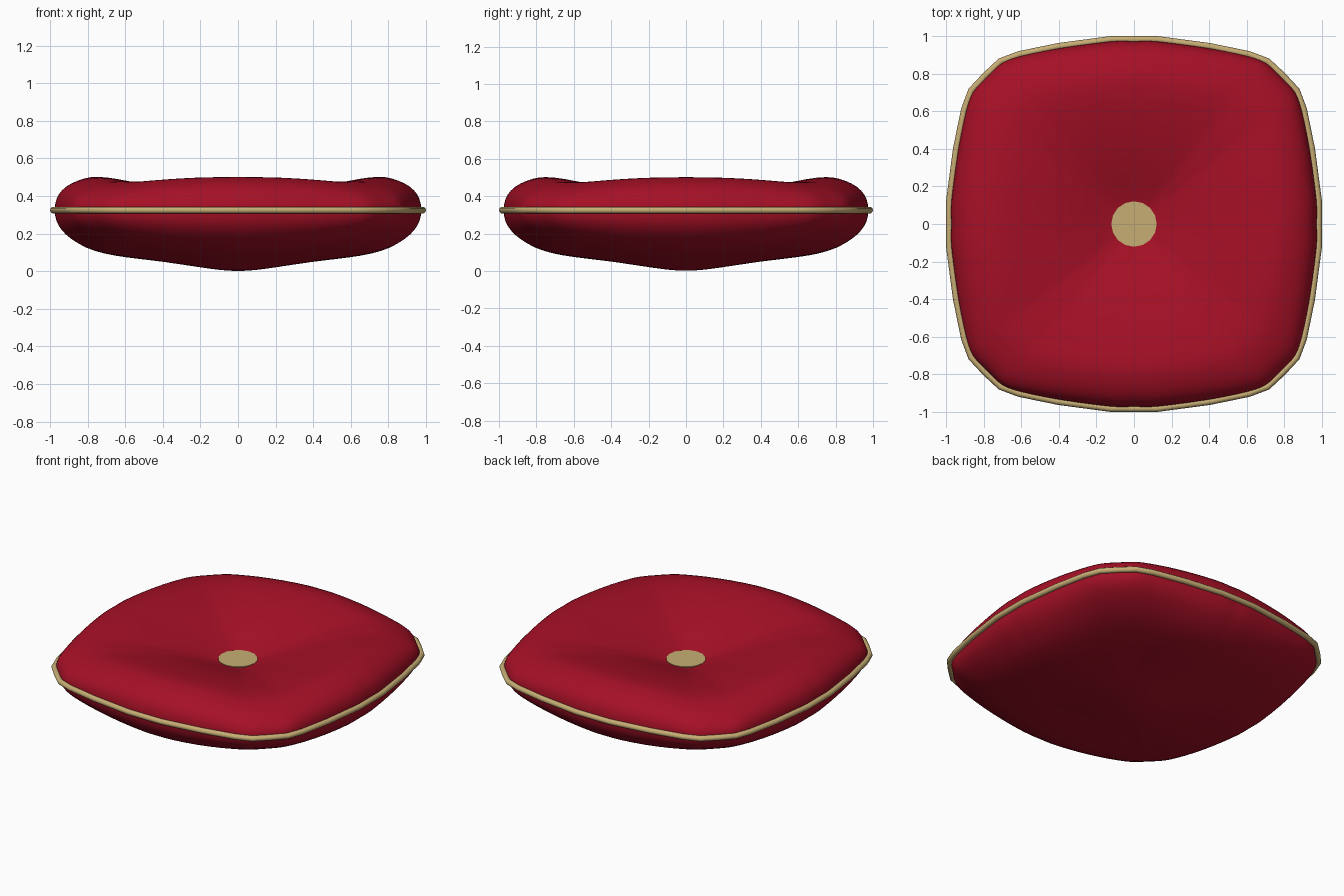
import bpy, bmesh, math
from mathutils import Vector

if "Cube" in bpy.data.objects:
    bpy.data.objects.remove(bpy.data.objects["Cube"])

def material(name, col):
    m = bpy.data.materials.new(name)
    m.diffuse_color = (*col, 1)
    m.use_nodes = True
    m.node_tree.nodes["Principled BSDF"].inputs["Base Color"].default_value = m.diffuse_color
    return m

red = material("crimson velvet", (0.38, 0.005, 0.019))
gold = material("gold trim", (0.57, 0.42, 0.175))
SEAM = 0.325

# cushion outline: one octant mirrored to a full loop
octant = [(0, .982), (.12, .982), (.4, .945), (.61, .902), (.71, .865), (.79, .79)]
quad = octant + [(y, x) for x, y in reversed(octant[:-1])]
loop = []
for k in range(4):
    a = -k * math.pi / 2
    for x, y in quad[:-1]:
        loop.append((x * math.cos(a) - y * math.sin(a), x * math.sin(a) + y * math.cos(a)))

def catmull(p0, p1, p2, p3, t):
    return 0.5 * (2 * p1 + (p2 - p0) * t + (2 * p0 - 5 * p1 + 4 * p2 - p3) * t * t
                  + (3 * p1 - p0 - 3 * p2 + p3) * t ** 3)

def smooth_loop(pts, steps):
    v = [Vector(p) for p in pts]
    n = len(v)
    return [catmull(v[i - 1], v[i], v[(i + 1) % n], v[(i + 2) % n], j / steps)
            for i in range(n) for j in range(steps)]

def finish(name, bm, mat, angle):
    bmesh.ops.recalc_face_normals(bm, faces=bm.faces)
    me = bpy.data.meshes.new(name)
    bm.to_mesh(me)
    bm.free()
    ob = bpy.data.objects.new(name, me)
    bpy.context.collection.objects.link(ob)
    me.materials.append(mat)
    bpy.ops.object.select_all(action='DESELECT')
    ob.select_set(True)
    bpy.context.view_layer.objects.active = ob
    bpy.ops.object.shade_smooth_by_angle(angle=math.radians(angle))
    return ob

# cushion: radial profile (scale, height) from top dimple round to the belly
profile = [(.03, .322), (.1, .333), (.2, .365), (.35, .417), (.5, .458), (.65, .49), (.76, .502),
           (.83, .494), (.9, .468), (.95, .432), (.98, .385), (.99, .325), (.98, .265),
           (.95, .215), (.9, .17), (.82, .124), (.72, .093), (.6, .073), (.4, .049),
           (.2, .02), (.1, .007), (.03, .002)]
ps = [Vector(p) for p in profile]
fine = []
for i in range(len(ps) - 1):
    for j in range(2):
        fine.append(catmull(ps[max(i - 1, 0)], ps[i], ps[i + 1], ps[min(i + 2, len(ps) - 1)], j / 2))
fine.append(ps[-1])

outline = smooth_loop(loop, 3)
bm = bmesh.new()
rings = []
for s, z in fine:
    ring = []
    for p in outline:
        corner = max(0, (p.length - .98) / .137) * s * s     # thinner at the corners
        ring.append(bm.verts.new((p.x * s, p.y * s, SEAM + (z - SEAM) * (1 - .25 * corner))))
    rings.append(ring)
n = len(outline)
for a, b in zip(rings, rings[1:]):
    for i in range(n):
        bm.faces.new((a[i], a[(i + 1) % n], b[(i + 1) % n], b[i]))
bm.faces.new(rings[0])
bm.faces.new(rings[-1])
finish("cushion", bm, red, 60)

# piping: round cord swept along the seam
bm = bmesh.new()
rings = []
m = len(loop)
for i in range(m):
    p = Vector(loop[i])
    t = (Vector(loop[(i + 1) % m]) - Vector(loop[i - 1])).normalized()
    out = Vector((t.y, -t.x))
    if out.dot(p) < 0:
        out = -out
    ring = []
    for k in range(10):
        a = k * math.tau / 10
        q = p + out * .018 * math.cos(a)
        ring.append(bm.verts.new((q.x, q.y, SEAM + .018 * math.sin(a))))
    rings.append(ring)
for i in range(m):
    a, b = rings[i], rings[(i + 1) % m]
    for k in range(10):
        bm.faces.new((a[k], a[(k + 1) % 10], b[(k + 1) % 10], b[k]))
finish("piping", bm, gold, 50)

# button: flat disc sunk into the dimple
bm = bmesh.new()
bmesh.ops.create_cone(bm, cap_ends=True, segments=16, radius1=.121, radius2=.121, depth=.03)
bmesh.ops.translate(bm, verts=bm.verts, vec=(0, 0, .327))
finish("button", bm, gold, 30)
